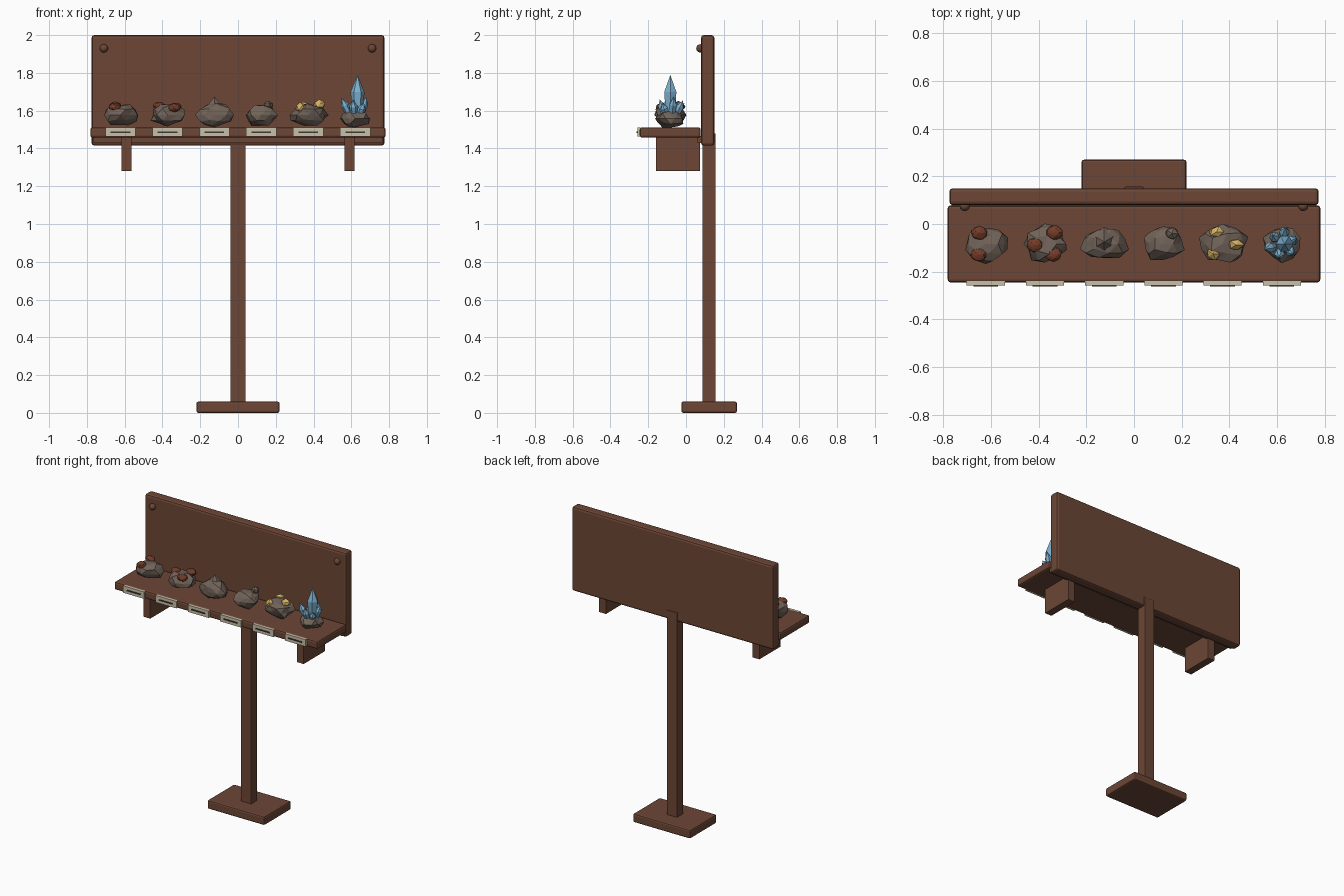
import bpy
import bmesh
import math
import random
from mathutils import Vector, Matrix

cube = bpy.data.objects.get("Cube")
if cube:
    bpy.data.objects.remove(cube, do_unlink=True)


def material(name, rgb):
    m = bpy.data.materials.new(name)
    m.use_nodes = True
    m.diffuse_color = (*rgb, 1)
    m.node_tree.nodes["Principled BSDF"].inputs["Base Color"].default_value = (*rgb, 1)
    return m


WOOD = material("brown wood", (0.15, 0.062, 0.036))
STONE = material("grey stone", (0.165, 0.125, 0.1))
RUST = material("rust nodule", (0.17, 0.045, 0.022))
GOLD = material("gold ore", (0.66, 0.44, 0.13))
CRYSTAL = material("blue crystal", (0.2, 0.43, 0.62))
PAPER = material("cream label", (0.58, 0.53, 0.4))
INK = material("dark ink", (0.05, 0.04, 0.03))


def finish(name, bm, mat):
    bmesh.ops.recalc_face_normals(bm, faces=bm.faces)
    mesh = bpy.data.meshes.new(name)
    bm.to_mesh(mesh)
    bm.free()
    mesh.materials.append(mat)
    ob = bpy.data.objects.new(name, mesh)
    bpy.context.collection.objects.link(ob)
    return ob


def box(name, lo, hi, mat, bevel=0.0):
    lo, hi = Vector(lo), Vector(hi)
    bm = bmesh.new()
    bmesh.ops.create_cube(bm, size=1, matrix=Matrix.Translation((lo + hi) / 2)
                          @ Matrix.Diagonal((*(hi - lo), 1)))
    ob = finish(name, bm, mat)
    if bevel:
        mod = ob.modifiers.new("soft edges", "BEVEL")
        mod.width, mod.segments = bevel, 2
    return ob


def stone(name, centre, size, mat, seed, detail=2, rough=0.16):
    """Faceted lump: a jittered icosphere."""
    rnd = random.Random(seed)
    bm = bmesh.new()
    bmesh.ops.create_icosphere(bm, subdivisions=detail, radius=1)
    for v in bm.verts:
        v.co *= 1 + rnd.uniform(-rough, rough)
        v.co = Vector(centre) + Vector(a * b for a, b in zip(v.co, size))
    return finish(name, bm, mat)


def shard(name, base, direction, length, radius):
    """Six-sided crystal with a slight flare and a pointed tip."""
    bm = bmesh.new()
    rings = []
    for t, r in ((0, 0.7), (0.62, 1.0)):
        rings.append([bm.verts.new((radius * r * math.cos(i * math.pi / 3),
                                    radius * r * math.sin(i * math.pi / 3),
                                    t * length)) for i in range(6)])
    tip = bm.verts.new((0, 0, length))
    bm.faces.new(rings[0][::-1])
    for i in range(6):
        j = (i + 1) % 6
        bm.faces.new((rings[0][i], rings[0][j], rings[1][j], rings[1][i]))
        bm.faces.new((rings[1][i], rings[1][j], tip))
    turn = Vector((0, 0, 1)).rotation_difference(Vector(direction)).to_matrix().to_4x4()
    bm.transform(Matrix.Translation(base) @ turn)
    return finish(name, bm, CRYSTAL)


# Stand, board and shelf
box("base", (-0.22, -0.025, 0), (0.22, 0.27, 0.06), WOOD, 0.01)
box("post", (-0.04, 0.087, 0.05), (0.04, 0.157, 1.48), WOOD, 0.004)
box("back_board", (-0.775, 0.08, 1.415), (0.775, 0.15, 2.0), WOOD, 0.014)
box("shelf", (-0.782, -0.245, 1.457), (0.782, 0.078, 1.512), WOOD, 0.012)
box("shelf_cleat", (-0.765, 0.06, 1.43), (0.765, 0.09, 1.465), WOOD)
for side, s in (("right", -1), ("left", 1)):
    box(side + "_bracket", (s * 0.59 - 0.027, -0.16, 1.28),
        (s * 0.59 + 0.027, 0.075, 1.465), WOOD, 0.003)
    bm = bmesh.new()
    bmesh.ops.create_uvsphere(bm, u_segments=12, v_segments=8, radius=0.022,
                              matrix=Matrix.Translation((s * 0.71, 0.076, 1.93)))
    ob = finish(side + "_bolt", bm, WOOD)
    ob.data.shade_smooth()

# Labels along the shelf edge
SLOTS = [-0.622 + 0.2485 * i for i in range(6)]
for i, x in enumerate(SLOTS):
    box(f"label_{i + 1}", (x - 0.08, -0.258, 1.462), (x + 0.08, -0.24, 1.51), PAPER)
    box(f"label_line_{i + 1}", (x - 0.052, -0.263, 1.482), (x + 0.052, -0.256, 1.49), INK)

# Five stones
SIZES = [(0.088, 0.076, 0.058), (0.088, 0.076, 0.058), (0.098, 0.068, 0.06),
         (0.084, 0.076, 0.06), (0.098, 0.08, 0.06)]
for i, size in enumerate(SIZES):
    stone(f"stone_{i + 1}", (SLOTS[i], -0.083, 1.577), size, STONE, i + 4)

# Nodules set into stones: slot, offset x, y, height
for n, (slot, dx, dy, z) in enumerate([(0, -0.028, 0.045, 1.625), (0, -0.028, -0.045, 1.62),
                                       (1, 0.04, 0.048, 1.62), (1, -0.043, -0.005, 1.625),
                                       (1, 0.036, -0.045, 1.615)]):
    stone(f"rust_nodule_{n + 1}", (SLOTS[slot] + dx, -0.083 + dy, z),
          (0.034, 0.03, 0.022), RUST, n + 20, 2, 0.08)
for n, (dx, dy, z) in enumerate([(-0.025, 0.05, 1.625), (0.057, -0.005, 1.63),
                                 (-0.04, -0.042, 1.615)]):
    stone(f"gold_nugget_{n + 1}", (SLOTS[4] + dx, -0.083 + dy, z),
          (0.032, 0.026, 0.026), GOLD, n + 31, 1, 0.2)
stone("stone_4_lump", (SLOTS[3] + 0.036, -0.04, 1.625), (0.028, 0.028, 0.026), STONE, 41, 1)

# Peak on the third stone
bm = bmesh.new()
bmesh.ops.create_cone(bm, cap_ends=True, segments=6, radius1=0.062, radius2=0,
                      depth=0.07, matrix=Matrix.Translation((SLOTS[2], -0.075, 1.64)))
finish("stone_3_peak", bm, STONE)

# Crystal cluster on its own stone
cx, cy = SLOTS[5], -0.083
stone("crystal_stone", (cx, cy, 1.558), (0.074, 0.074, 0.047), STONE, 50)
shard("crystal_main", (cx + 0.012, cy, 1.55), (0, 0, 1), 0.24, 0.037)
for i in range(6):
    a = i * math.pi / 3 + 0.3
    lean = 0.35 + 0.15 * (i % 2)
    shard(f"crystal_{i + 1}", (cx + 0.025 * math.cos(a), cy + 0.025 * math.sin(a), 1.565),
          (lean * math.cos(a), lean * math.sin(a), 1), 0.115 - 0.015 * (i % 3), 0.022)
